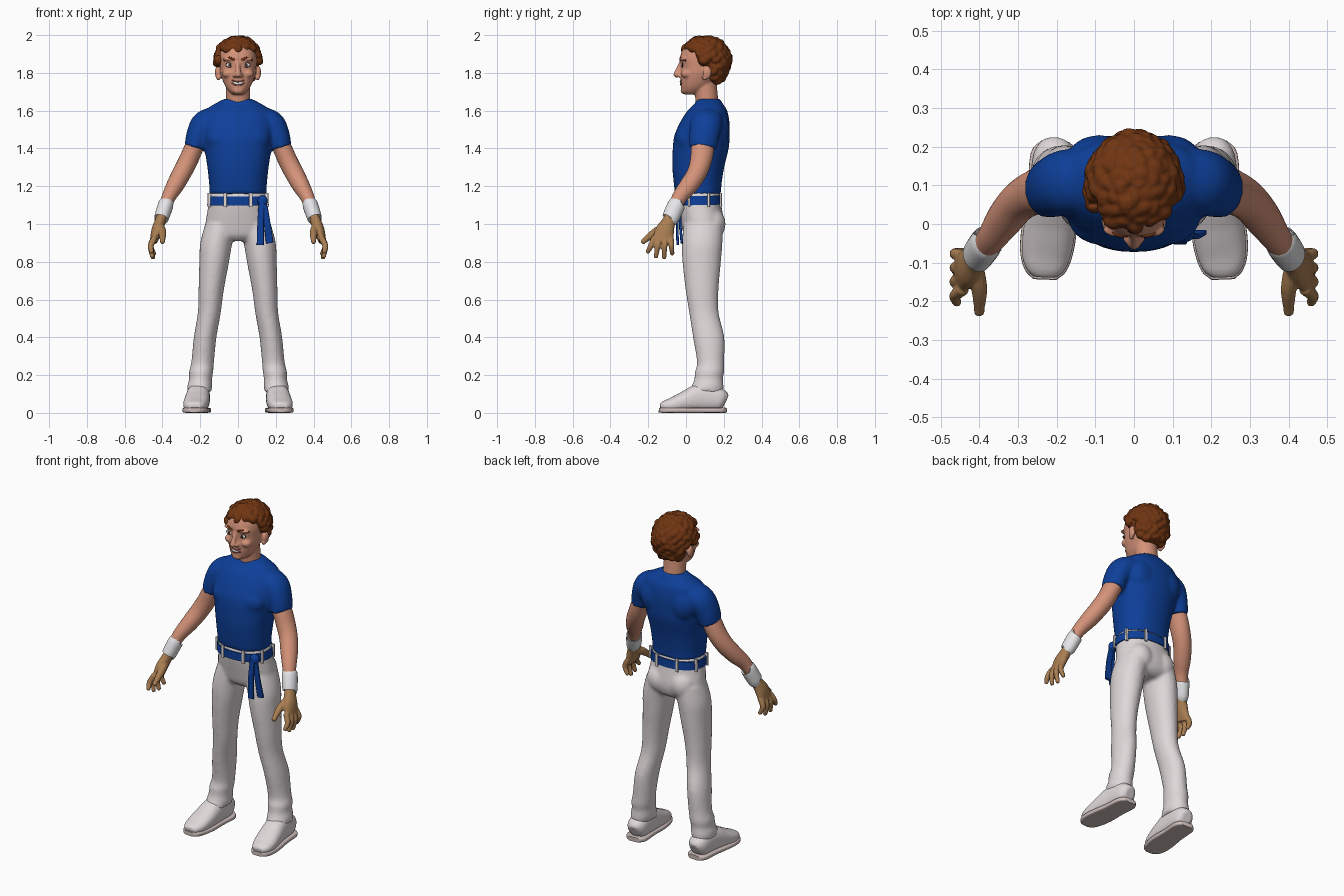
import bpy, bmesh, math, random
from mathutils import Vector, Matrix

old = bpy.data.objects.get("Cube")
if old:
    bpy.data.objects.remove(old, do_unlink=True)
random.seed(4)


def material(name, r, g, b):
    m = bpy.data.materials.new(name)
    m.use_nodes = True
    m.diffuse_color = (r, g, b, 1)
    shader = next(n for n in m.node_tree.nodes if n.type == 'BSDF_PRINCIPLED')
    shader.inputs["Base Color"].default_value = (r, g, b, 1)
    shader.inputs["Roughness"].default_value = .8
    return m


SKIN = material("skin", .66, .29, .19)
HAIR = material("auburn hair", .16, .035, .006)
BLUE = material("royal blue", .004, .05, .32)
CLOTH = material("off white cloth", .74, .68, .69)
WHITE = material("white", .8, .79, .81)
GLOVE = material("tan glove", .4, .21, .085)
SOLE = material("sole", .6, .5, .48)
LIP = material("lip", .36, .1, .07)
DARK = material("dark brown", .05, .018, .01)


def smooth_path(rows, steps=4):
    """Catmull-Rom interpolation of rows of any length."""
    if len(rows) < 3:
        return rows
    out = []
    for i in range(len(rows) - 1):
        a, b, c, d = (rows[max(0, min(len(rows) - 1, i + k))] for k in (-1, 0, 1, 2))
        for s in range(steps):
            t = s / steps
            out.append([q + .5 * t * (r - p + t * (2*p - 5*q + 4*r - e + t * (3*(q - r) + e - p)))
                        for p, q, r, e in zip(a, b, c, d)])
    return out + [rows[-1]]


def tube(bm, rows, side=1, power=2, n=24, level=False):
    """Loft superellipse rings; a row is x, y, z and the two radii."""
    rows = smooth_path([(r[0] * side, *r[1:]) for r in rows])
    pts = [Vector(r[:3]) for r in rows]
    rings = []
    for i, row in enumerate(rows):
        t = (pts[min(i + 1, len(pts) - 1)] - pts[max(i - 1, 0)]).normalized()
        if level:
            t = Vector((0, 0, 1))
        ref = Vector((0, 0, 1)) if abs(t.y) > .9 else Vector((0, 1, 0))
        v = (ref - t * ref.dot(t)).normalized()
        u = v.cross(t)
        ring = []
        for k in range(n):
            a = math.tau * k / n
            c, s = (math.copysign(abs(w) ** (2 / power), w) for w in (math.cos(a), math.sin(a)))
            ring.append(bm.verts.new(pts[i] + u * c * row[3] + v * s * row[4]))
        rings.append(ring)
    for a, b in zip(rings, rings[1:]):
        for k in range(n):
            bm.faces.new((a[k], a[(k + 1) % n], b[(k + 1) % n], b[k]))
    bm.faces.new(rings[0][::-1])
    bm.faces.new(rings[-1])


def ball(bm, centre, size):
    m = Matrix.Translation(centre) @ Matrix.Diagonal((*size, 1))
    bmesh.ops.create_icosphere(bm, subdivisions=3, radius=1, matrix=m)


def finish(name, bm, mat, voxel=0, relax=4):
    """Make the object; a voxel size fuses its overlapping pieces."""
    bmesh.ops.recalc_face_normals(bm, faces=bm.faces)
    mesh = bpy.data.meshes.new(name)
    bm.to_mesh(mesh)
    bm.free()
    mesh.materials.append(mat)
    mesh.polygons.foreach_set("use_smooth", [True] * len(mesh.polygons))
    ob = bpy.data.objects.new(name, mesh)
    bpy.context.collection.objects.link(ob)
    if voxel:
        fuse = ob.modifiers.new("fuse", 'REMESH')
        fuse.mode, fuse.voxel_size, fuse.use_smooth_shade = 'VOXEL', voxel, True
        soft = ob.modifiers.new("soften", 'SMOOTH')
        soft.factor, soft.iterations = .5, relax
    else:
        mesh.set_sharp_from_angle(angle=math.radians(45))
    return ob


def part(name, rows, mat, side=1, **kw):
    bm = bmesh.new()
    tube(bm, rows, side, **kw)
    return finish(name, bm, mat)


SIDES = ((1, "left"), (-1, "right"))

# Shirt: torso with fused sleeves
bm = bmesh.new()
tube(bm, [(0, .065, 1.16, .153, .122), (0, .062, 1.2, .152, .125), (0, .065, 1.3, .162, .137),
          (0, .078, 1.4, .178, .148), (0, .085, 1.47, .19, .146), (0, .1, 1.54, .19, .13),
          (0, .113, 1.6, .172, .105), (0, .12, 1.635, .125, .076), (0, .12, 1.662, .073, .06)],
     power=2.3, n=40, level=True)
for s, _ in SIDES:
    tube(bm, [(.11, .115, 1.565, .06, .08), (.175, .108, 1.53, .072, .085),
              (.21, .097, 1.47, .064, .08), (.229, .09, 1.4, .056, .073)], s)
    ball(bm, (s * .08, .015, 1.45), (.09, .07, .075))
    ball(bm, (s * .09, .165, 1.5), (.085, .065, .1))
finish("shirt", bm, BLUE, .01)

# Trousers: hips with fused legs
bm = bmesh.new()
tube(bm, [(0, .066, 1.168, .154, .116), (0, .07, 1.1, .157, .117), (0, .088, 1.0, .172, .114),
          (0, .09, .94, .16, .1), (0, .088, .91, .1, .07)], power=2.2, n=40, level=True)
for s, _ in SIDES:
    ball(bm, (s * .075, .125, 1.0), (.08, .085, .09))
    tube(bm, [(.09, .092, 1.0, .084, .105), (.115, .086, .9, .085, .107), (.126, .083, .8, .079, .102),
              (.142, .085, .65, .067, .087), (.152, .095, .53, .061, .078), (.174, .12, .4, .06, .083),
              (.187, .13, .27, .06, .072), (.195, .125, .22, .064, .077), (.198, .12, .18, .061, .076),
              (.202, .115, .145, .066, .084), (.205, .105, .11, .064, .094)], s, level=True)
finish("trousers", bm, CLOTH, .01)

# Belt, belt loops, knot and hanging tails
part("belt", [(0, .069, 1.1, .163, .123), (0, .068, 1.148, .161, .123)], BLUE, power=2.2, n=48)
for i in range(8):
    a = math.tau * (i + .5) / 8
    c, s = (math.copysign(abs(w) ** (2 / 2.2), w) for w in (math.cos(a), math.sin(a)))
    x, y = .163 * c, .068 + .124 * s
    part("belt_loop", [(x, y, 1.09, .009, .006), (x, y, 1.165, .009, .006)], CLOTH, power=5)
bm = bmesh.new()
ball(bm, (.13, -.025, 1.122), (.027, .022, .03))
finish("belt_knot", bm, BLUE)
part("belt_tail_inner", [(.125, -.035, 1.13, .014, .009), (.12, -.046, 1.02, .017, .007),
                         (.118, -.044, .89, .019, .007)], BLUE, power=5)
part("belt_tail_outer", [(.135, -.028, 1.13, .013, .009), (.152, -.032, 1.02, .017, .007),
                         (.168, -.022, .9, .02, .007)], BLUE, power=5)

for s, label in SIDES:
    # Bare arm and wristband
    part(label + "_arm", [(.2, .095, 1.47, .05, .06), (.235, .088, 1.4, .05, .061), (.266, .078, 1.33, .051, .057),
                          (.3, .055, 1.265, .05, .052), (.335, .012, 1.2, .046, .049),
                          (.368, -.035, 1.14, .037, .04), (.4, -.075, 1.06, .029, .034)], SKIN, s)
    part(label + "_wristband", [(.379, -.045, 1.108, .036, .042), (.383, -.051, 1.1, .041, .047),
                                (.404, -.08, 1.035, .039, .046), (.407, -.085, 1.026, .034, .041)], WHITE, s)
    # Gloved hand with four fingers and a thumb
    bm = bmesh.new()
    tube(bm, [(.4, -.075, 1.05, .026, .032), (.413, -.092, 1.01, .029, .037), (.43, -.112, .965, .029, .05),
              (.447, -.125, .905, .02, .055)], s)
    for i, drop in enumerate((.055, .08, .085, .065)):
        y = -.168 + i * .029
        tip = (.458 - .004 * i, y - .034 + .014 * i, .91 - drop)
        tube(bm, [(.44, y, .93, .017, .016), (.462, (y + tip[1]) / 2, .885, .016, .015), (*tip, .012, .012)], s, n=12)
        ball(bm, (s * tip[0], *tip[1:]), (.0125,) * 3)
    tube(bm, [(.412, -.1, .99, .02, .025), (.4, -.165, .955, .021, .022), (.4, -.225, .908, .013, .014)], s, n=12)
    ball(bm, (s * .4, -.225, .908), (.0145,) * 3)
    finish(label + "_glove", bm, GLOVE, .005, 3)
    # Shoe, sole and laces
    bm = bmesh.new()
    tube(bm, [(.203, .21, .06, .03, .035), (.205, .18, .07, .055, .06), (.21, .08, .08, .062, .075),
              (.217, 0, .062, .067, .056), (.226, -.07, .043, .065, .04), (.229, -.115, .036, .052, .028),
              (.23, -.137, .032, .03, .017)], s, power=2.4)
    tube(bm, [(.208, .12, .08, .058, .078), (.208, .12, .15, .05, .07)], s)
    finish(label + "_shoe", bm, CLOTH, .007)
    part(label + "_sole", [(.203, .214, .014, .036, .013), (.205, .18, .014, .062, .014), (.212, .08, .014, .064, .014),
                           (.218, 0, .014, .071, .014), (.226, -.07, .014, .069, .014),
                           (.229, -.12, .014, .054, .014), (.23, -.143, .015, .03, .012)], SOLE, s, power=5)
    for i in range(4):
        y, z = .035 - .028 * i, .122 - .013 * i
        part(label + "_lace", [(.185, y, z - .01, .005, .006), (.217, y - .004, z, .005, .006),
                               (.25, y, z - .01, .005, .006)], WHITE, s, n=10)

# Head: skull, jaw, neck, nose and ears
bm = bmesh.new()
tube(bm, [(0, .028, 1.686, .028, .034), (0, .032, 1.7, .046, .054), (0, .052, 1.73, .068, .08),
          (0, .07, 1.77, .085, .1), (0, .08, 1.8, .094, .109), (0, .085, 1.83, .097, .112),
          (0, .088, 1.88, .1, .12), (0, .09, 1.93, .09, .104), (0, .09, 1.965, .06, .07)],
     power=2.2, n=32, level=True)
tube(bm, [(0, .118, 1.58, .068, .062), (0, .11, 1.66, .064, .06), (0, .1, 1.75, .064, .062)])
tube(bm, [(0, -.024, 1.855, .011, .012), (0, -.036, 1.825, .012, .014), (0, -.047, 1.795, .017, .018)], n=16)
ball(bm, (0, -.05, 1.79), (.018, .017, .015))
ball(bm, (0, -.012, 1.708), (.03, .017, .02))
for s, _ in SIDES:
    ball(bm, (s * .018, -.036, 1.786), (.012, .014, .011))
    ball(bm, (s * .052, .005, 1.795), (.032, .032, .024))
    ball(bm, (s * .045, -.014, 1.873), (.036, .02, .01))
    ball(bm, (s * .108, .112, 1.802), (.014, .024, .036))
    ball(bm, (s * .104, .1, 1.775), (.012, .014, .016))
head = finish("head", bm, SKIN, .006, 3)

# Facial features laid on the face
bpy.context.view_layer.update()
face = head.evaluated_get(bpy.context.evaluated_depsgraph_get())


def on_face(x, z):
    hit, point, _, _ = face.ray_cast(Vector((x, -1, z)), Vector((0, 1, 0)))
    return point.y if hit else -.02


def stroke(name, points, height, mat):
    part(name, [(x, on_face(x, z), z, height, .004) for x, z in points], mat, n=12)


for s, label in SIDES:
    for name, mat, size, out in (("eye_rim", DARK, (.023, .004, .0135), 0), ("eye", WHITE, (.02, .005, .011), .001),
                                 ("iris", DARK, (.009, .004, .0095), .004)):
        bm = bmesh.new()
        ball(bm, (s * .043, on_face(s * .043, 1.842) - out, 1.842), size)
        finish(label + "_" + name, bm, mat)
    stroke(label + "_brow", [(s * .018, 1.867), (s * .045, 1.88), (s * .074, 1.866)], .006, HAIR)
smile = [(x * .011, 1.744 + .0011 * x * x) for x in range(-3, 4)]
stroke("upper_lip", [(x, z + .009) for x, z in smile], .003, LIP)
stroke("teeth", smile[1:-1], .007, WHITE)
stroke("lower_lip", [(x, z - .008) for x, z in smile], .004, LIP)

# Hair: a cap covered in swirling curls
bm = bmesh.new()
ball(bm, (0, .108, 1.875), (.109, .115, .103))
ball(bm, (0, .148, 1.815), (.094, .07, .075))


def scalp(lon, lat):
    x, y, z = math.cos(lat) * math.cos(lon), math.cos(lat) * math.sin(lon), math.sin(lat)
    return Vector((.112 * x, .1 + .126 * y, 1.87 + z * (.112 if z > 0 else .15)))


for i in range(170):
    lat, lon = math.asin(1 - 2 * (i + .5) / 170), i * math.pi * (3 - math.sqrt(5))
    p = scalp(lon, lat)
    if not (p.z > 1.925 or (p.y > .055 and p.z > 1.85) or (p.y > .145 and p.z > 1.755)):
        continue
    turn, width = random.uniform(0, math.tau), random.uniform(.017, .025)
    rows = []
    for k in range(5):
        a, reach = turn + k * .6, .12 * (k - 2)
        q = scalp(lon + reach * math.cos(a) / max(.35, math.cos(lat)), lat + reach * math.sin(a))
        r = width * (.45, .9, 1, .8, .35)[k]
        rows.append((*q, r, r))
    tube(bm, rows, n=10)
finish("hair", bm, HAIR, .005, 2)
